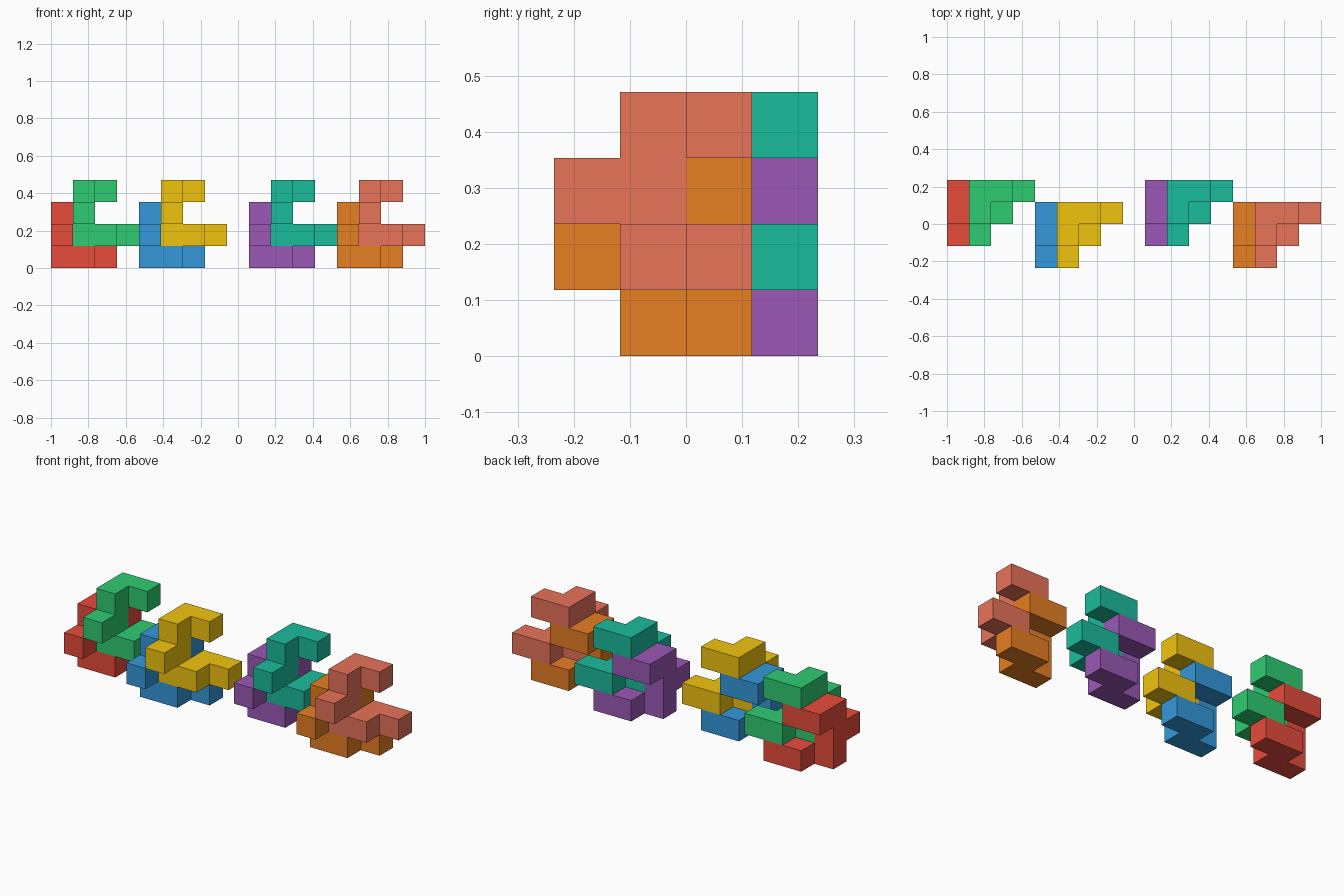
import bpy, bmesh
from mathutils import Vector

if "Cube" in bpy.data.objects:
    bpy.data.objects.remove(bpy.data.objects["Cube"])

U = 2 / 17  # cube edge length

# Nine-cube puzzle piece: layer by layer, (x, y) cells
LAYERS = [[(0, 1), (1, 1), (1, 2), (2, 2)],
          [(0, 0), (0, 1)],
          [(0, 1), (0, 2), (1, 2)]]
CELLS = {(x, y, z) for z, layer in enumerate(LAYERS) for x, y in layer}


def srgb(hex_code):
    vals = [int(hex_code[i:i + 2], 16) / 255 for i in (0, 2, 4)]
    return [v / 12.92 if v <= 0.04045 else ((v + 0.055) / 1.055) ** 2.4 for v in vals] + [1]


def make_piece(name, offset, color):
    bm = bmesh.new()
    for cell in sorted(CELLS):
        for axis in range(3):
            for side in (0, 1):
                step = list(cell)
                step[axis] += 2 * side - 1
                if tuple(step) in CELLS:
                    continue
                # exposed cube face, wound outward
                a, b = (axis + 1) % 3, (axis + 2) % 3
                ring = [(0, 0), (1, 0), (1, 1), (0, 1)]
                verts = []
                for i, j in (ring if side else ring[::-1]):
                    p = Vector(cell) + Vector(offset)
                    p[axis] += side
                    p[a] += i
                    p[b] += j
                    verts.append(bm.verts.new((p - Vector((8.5, 2, 0))) * U))
                bm.faces.new(verts)
    bmesh.ops.remove_doubles(bm, verts=bm.verts, dist=1e-4)
    bmesh.ops.dissolve_limit(bm, angle_limit=0.01, verts=bm.verts, edges=bm.edges)
    mesh = bpy.data.meshes.new(name)
    bm.to_mesh(mesh)
    bm.free()
    mat = bpy.data.materials.new(name)
    mat.diffuse_color = srgb(color)
    mat.use_nodes = True
    mat.node_tree.nodes["Principled BSDF"].inputs["Base Color"].default_value = mat.diffuse_color
    mesh.materials.append(mat)
    bpy.context.collection.objects.link(bpy.data.objects.new(name, mesh))


# Four stacked pairs; the upper piece nests one cell right and one up
PAIRS = [((0, 1, 0), ("red", "e74c3c"), ("green", "2ecc71")),
         ((4, 0, 0), ("blue", "3498db"), ("yellow", "f1c40f")),
         ((9, 1, 0), ("purple", "9b59b6"), ("teal", "1abc9c")),
         ((13, 0, 0), ("orange", "e67e22"), ("salmon", "e8735a"))]
for (x, y, z), (low, low_col), (high, high_col) in PAIRS:
    make_piece(low + "_lower_piece", (x, y, z), low_col)
    make_piece(high + "_upper_piece", (x + 1, y, z + 1), high_col)
